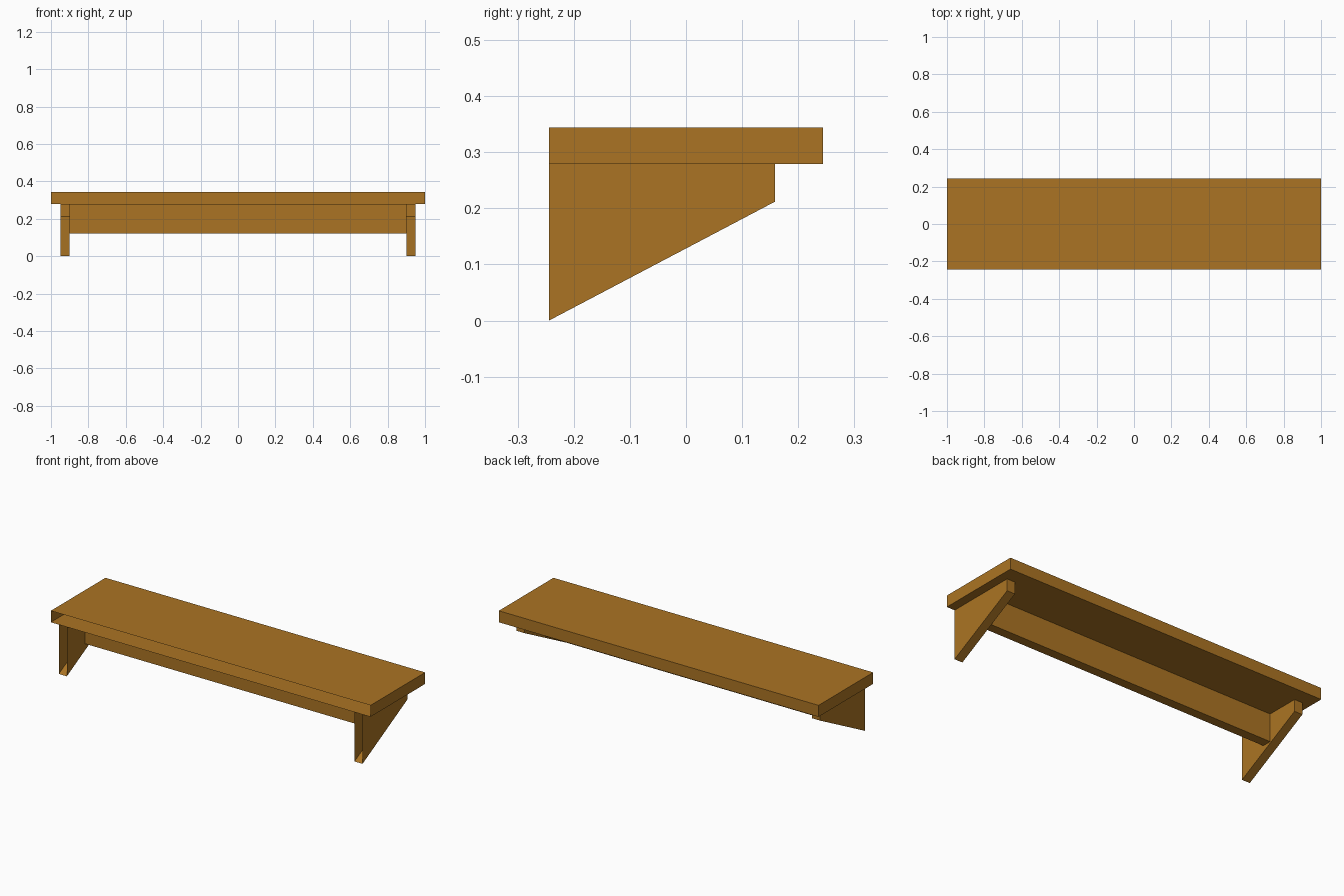
import bpy
import bmesh

cube = bpy.data.objects.get("Cube")
if cube:
    bpy.data.objects.remove(cube, do_unlink=True)

# Single warm wood colour
wood = bpy.data.materials.new("warm_wood")
wood.use_nodes = True
colour = (0.41, 0.175, 0.017, 1.0)
wood.diffuse_color = colour
wood.node_tree.nodes["Principled BSDF"].inputs["Base Color"].default_value = colour

WALL, LIP = -0.244, 0.244      # wall plane and outer edge of the shelf
UNDER, TOP = 0.279, 0.344      # underside and top of the board


def board(name, profile, x0, x1, open_wall_side=False):
    """Extrude a (y, z) profile along x; optionally leave the wall side open."""
    bm = bmesh.new()
    face = bm.faces.new([bm.verts.new((x0, y, z)) for y, z in profile])
    moved = bmesh.ops.extrude_face_region(bm, geom=[face], use_keep_orig=True)["geom"]
    bmesh.ops.translate(bm, vec=(x1 - x0, 0, 0),
                        verts=[g for g in moved if isinstance(g, bmesh.types.BMVert)])
    bmesh.ops.recalc_face_normals(bm, faces=bm.faces)
    if open_wall_side:
        wall = [f for f in bm.faces if all(abs(v.co.y - WALL) < 1e-4 for v in f.verts)]
        bmesh.ops.delete(bm, geom=wall, context='FACES_ONLY')
    mesh = bpy.data.meshes.new(name)
    bm.to_mesh(mesh)
    bm.free()
    mesh.materials.append(wood)
    obj = bpy.data.objects.new(name, mesh)
    bpy.context.collection.objects.link(obj)
    return obj


def rectangle(y0, y1, z0, z1):
    return [(y0, z0), (y1, z0), (y1, z1), (y0, z1)]


# Shelf top, hollow against the wall
board("shelf_top", rectangle(WALL, LIP, UNDER, TOP), -1, 1, True)

# Tapered brackets, also open against the wall
bracket = [(WALL, 0), (0.159, 0.212), (0.159, UNDER), (WALL, UNDER)]
for side, x0, x1 in (("left", 0.9, 0.95), ("right", -0.95, -0.9)):
    board(side + "_bracket", bracket, x0, x1, True)

# Stiffening rail between the brackets
board("cross_rail", rectangle(-0.081, -0.028, 0.122, UNDER), -0.9, 0.9)
